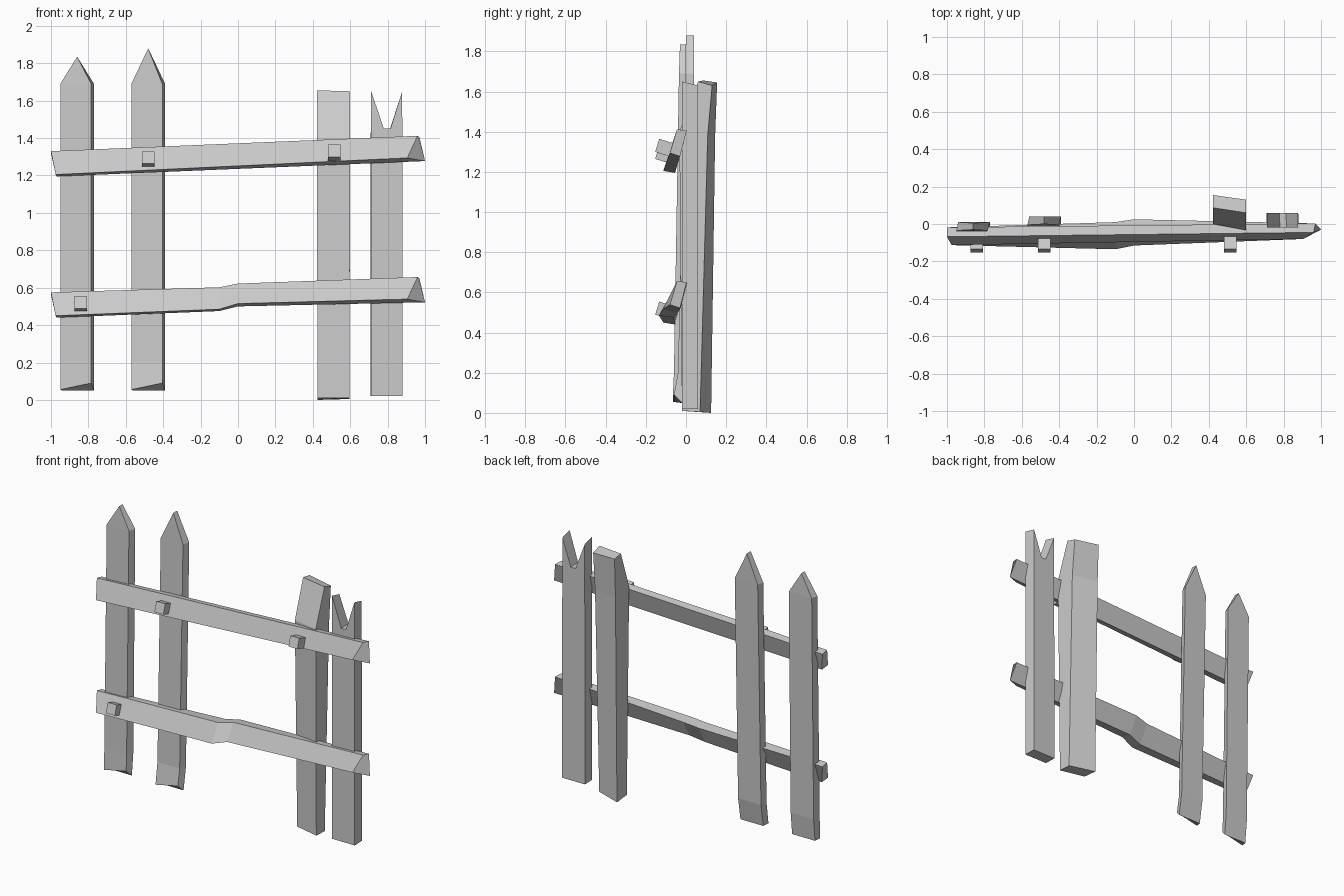
import bpy, bmesh
from mathutils import Matrix, Vector

if "Cube" in bpy.data.objects:
    bpy.data.objects.remove(bpy.data.objects["Cube"])


def loft(name, rings):
    """Skin a closed, flat-faced solid through rings of equal point count."""
    bm = bmesh.new()
    loops = [[bm.verts.new(p) for p in ring] for ring in rings]
    n = len(loops[0])
    for a, b in zip(loops, loops[1:]):
        for i in range(n):
            j = (i + 1) % n
            bm.faces.new((a[i], a[j], b[j], b[i]))
    bm.faces.new(loops[0][::-1])
    bm.faces.new(loops[-1])
    bmesh.ops.remove_doubles(bm, verts=bm.verts[:], dist=0.0005)
    bmesh.ops.recalc_face_normals(bm, faces=bm.faces[:])
    mesh = bpy.data.meshes.new(name)
    bm.to_mesh(mesh)
    bm.free()
    obj = bpy.data.objects.new(name, mesh)
    bpy.context.collection.objects.link(obj)
    return obj


# Pointed pickets: leaning boards with a kicked-forward foot
def pointed_picket(name, x, apex, shoulder, ys):
    def ring(y, zs, w=1.0):
        dx = (-0.09, 0.075, 0.09, -0.08)
        return [(x + d * w, y[i > 1], z) for i, (d, z) in enumerate(zip(dx, zs))]
    tip = [(x, y, apex) for y in (ys[3][0], ys[3][0], ys[3][1], ys[3][1])]
    loft(name, [ring(ys[0], (0.055, 0.09, 0.05, 0.05)),
                ring(ys[1], (0.2,) * 4),
                ring(ys[2], (shoulder,) * 4), tip])


pointed_picket("pointed_picket_outer", -0.86, 1.835, 1.69,
               [(-0.065, -0.025), (-0.06, -0.01), (-0.035, 0.01), (-0.03, 0.005)])
pointed_picket("pointed_picket_inner", -0.48, 1.88, 1.69,
               [(-0.06, -0.02), (-0.04, 0.005), (-0.005, 0.04), (0.0, 0.04)])

# Thick flat-topped post, front chamfered back near the top
loft("thick_post", [
    [(0.425, 0.02, 0.01), (0.595, -0.02, 0.01), (0.595, 0.07, 0.005), (0.425, 0.125, 0.0)],
    [(0.422, 0.0, 1.40), (0.60, -0.033, 1.40), (0.60, 0.108, 1.38), (0.422, 0.145, 1.38)],
    [(0.422, 0.087, 1.655), (0.60, 0.06, 1.65), (0.598, 0.13, 1.63), (0.422, 0.155, 1.645)],
])

# Split picket with a notch in its top
notch = [(0.71, 0.02), (0.88, 0.02), (0.878, 1.65), (0.815, 1.45), (0.78, 1.45), (0.712, 1.65)]
loft("notched_picket", [
    [(x, -0.02, z) for x, z in notch],
    [(x - 0.002, 0.06, z - (0.02 if z > 1.5 else 0.0)) for x, z in notch],
])


# Rails: ring order is top front, top back, bottom back, bottom front
def rail_ends(z):
    left = [(-1.0, -0.068, z + 0.13), (-1.0, -0.018, z + 0.12),
            (-0.97, -0.055, z - 0.005), (-0.975, -0.113, z + 0.005)]
    right = [(0.96, -0.045, z + 0.212), (0.97, 0.003, z + 0.205),
             (1.0, -0.03, z + 0.077), (0.905, -0.08, z + 0.094)]
    return left, right


left, right = rail_ends(1.20)
loft("upper_rail", [left, right])
left, right = rail_ends(0.445)
bend_a = [(-0.1, -0.07, 0.602), (-0.1, 0.01, 0.595), (-0.1, -0.06, 0.475), (-0.1, -0.135, 0.485)]
bend_b = [(0.0, -0.05, 0.622), (0.0, 0.025, 0.612), (0.0, -0.04, 0.50), (0.0, -0.115, 0.515)]
loft("lower_rail", [left, bend_a, bend_b, right])

# Square peg heads on the rails, tilted with the rail faces
for i, (x, z) in enumerate([(-0.48, 1.285), (0.515, 1.32), (-0.84, 0.51)]):
    turn = Matrix.Rotation(-0.3, 3, 'X')
    centre = Vector((x, -0.105, z))
    rings = []
    for y in (-0.04, 0.04):
        rings.append([centre + turn @ Vector((sx * 0.033, y, sz * 0.034))
                      for sx, sz in ((-1, -1), (1, -1), (1, 1), (-1, 1))])
    loft(f"peg_{i + 1}", rings)
